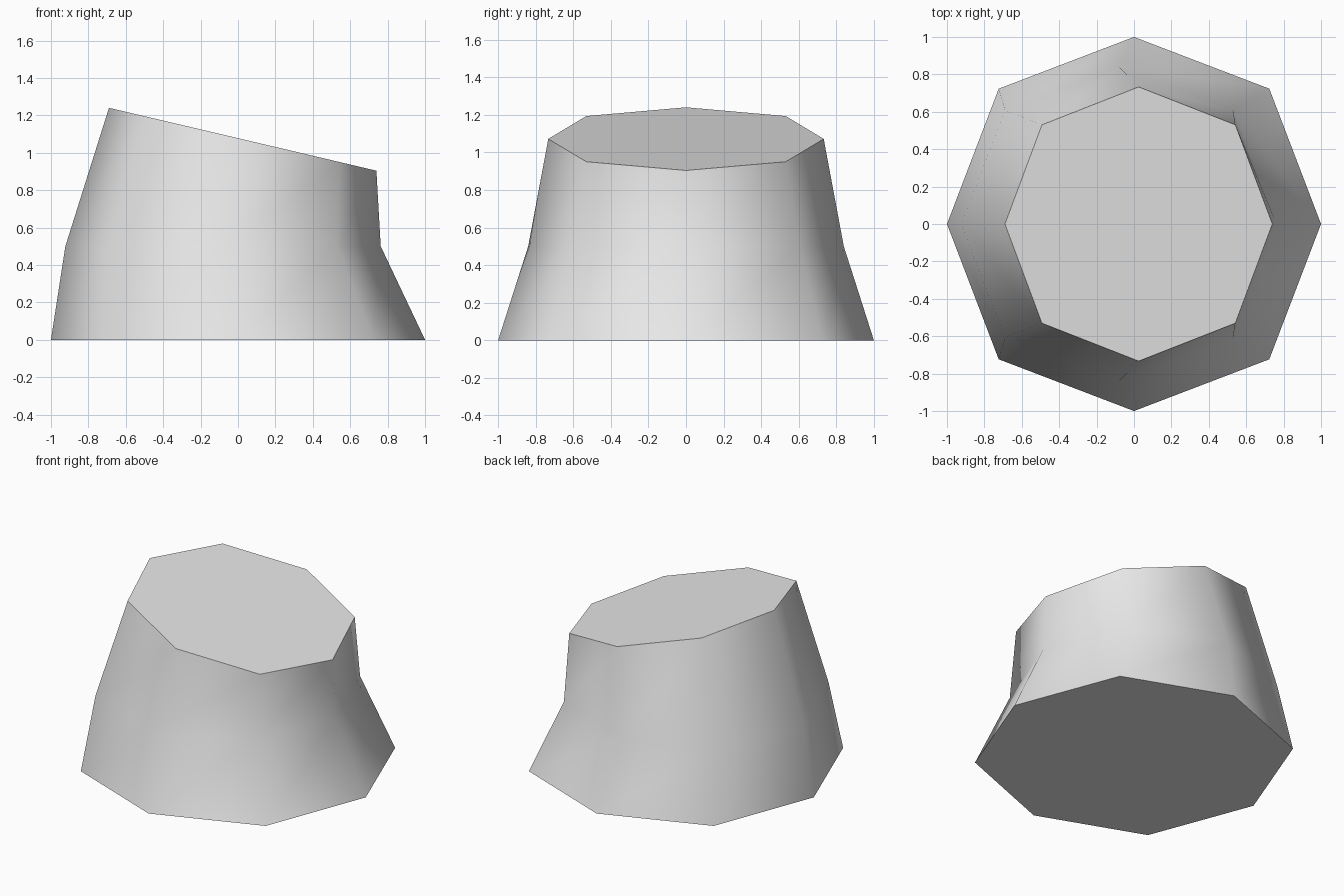
import bpy
import bmesh
import math

cube = bpy.data.objects.get("Cube")
if cube:
    bpy.data.objects.remove(cube, do_unlink=True)

grey = bpy.data.materials.new("plain grey")
grey.use_nodes = True
colour = (0.8, 0.8, 0.8, 1)
grey.diffuse_color = colour
grey.node_tree.nodes["Principled BSDF"].inputs["Base Color"].default_value = colour

SIDES = 8


def add_ring(bm, centre_x, radius_x, radius_y, height, slope=0):
    """Octagonal ring; slope tilts it along x."""
    ring = []
    for i in range(SIDES):
        angle = math.tau * i / SIDES
        spread = 1.023 if i % 2 else 1  # diagonal corners sit slightly further out
        dx = radius_x * spread * math.cos(angle)
        dy = radius_y * spread * math.sin(angle)
        ring.append(bm.verts.new((centre_x + dx, dy, height + slope * dx)))
    return ring


# Tapered stump: base, waist and slanted cut
bm = bmesh.new()
rings = [
    add_ring(bm, 0, 1, 1, 0),
    add_ring(bm, -0.08, 0.843, 0.84, 0.5),
    add_ring(bm, 0.025, 0.715, 0.733, 1.072, slope=-0.235),
]

# Side walls
for low, high in zip(rings, rings[1:]):
    for i in range(SIDES):
        j = (i + 1) % SIDES
        bm.faces.new((low[i], low[j], high[j], high[i]))

# Flat caps
bm.faces.new(rings[0][::-1])
bm.faces.new(rings[-1])
bmesh.ops.recalc_face_normals(bm, faces=bm.faces[:])

mesh = bpy.data.meshes.new("stump")
bm.to_mesh(mesh)
bm.free()
mesh.materials.append(grey)
stump = bpy.data.objects.new("stump", mesh)
bpy.context.collection.objects.link(stump)

# Smooth walls, crisp rims
bpy.ops.object.select_all(action="DESELECT")
stump.select_set(True)
bpy.context.view_layer.objects.active = stump
bpy.ops.object.shade_smooth_by_angle(angle=math.radians(60))
